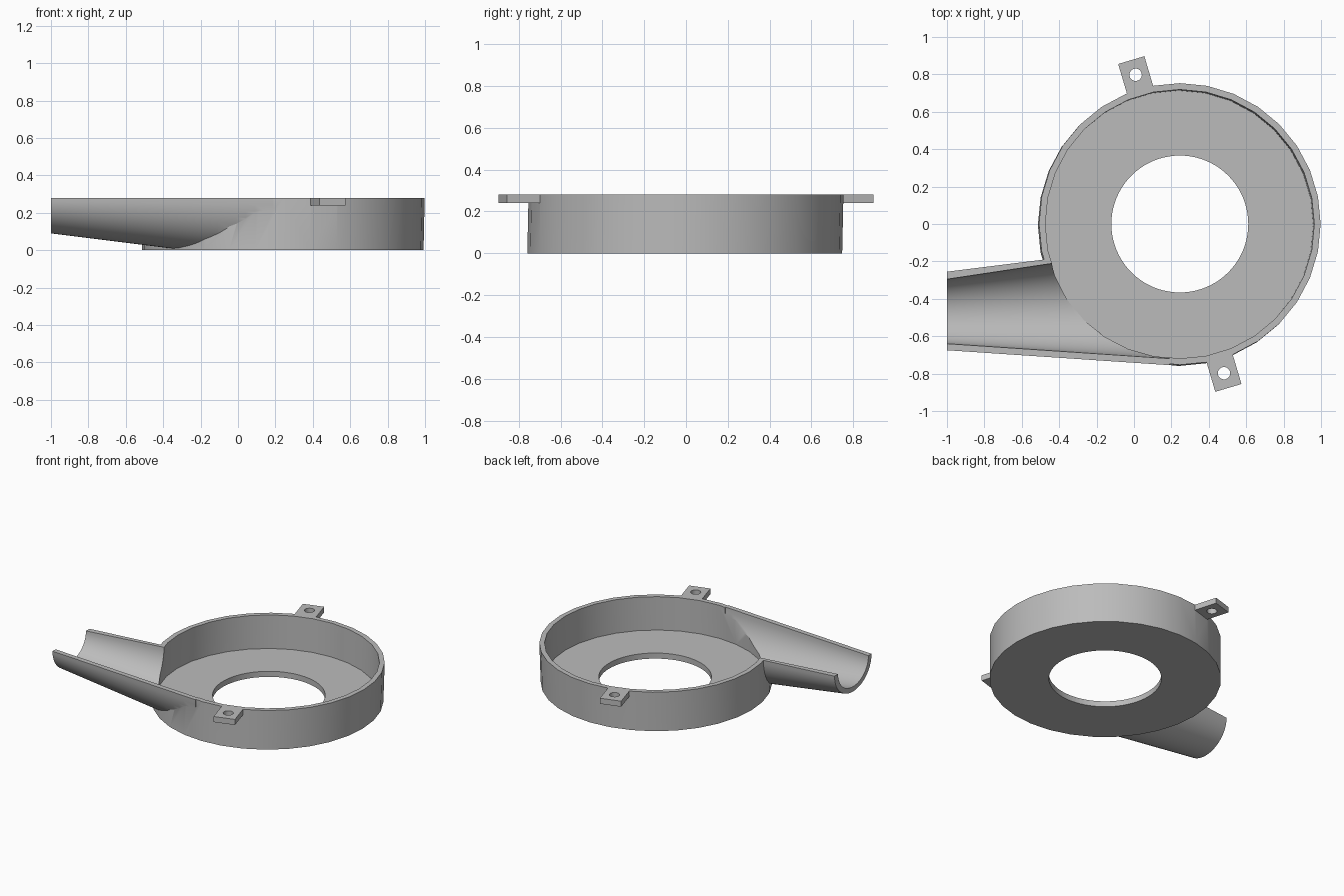
import bpy, bmesh, math
from mathutils import Matrix, Vector

if "Cube" in bpy.data.objects:
    bpy.data.objects.remove(bpy.data.objects["Cube"])

TOP, FLOOR = 0.28, 0.04
AXIS = Vector((0.245, 0))          # ring centre at the rim
LEAN = Vector((-0.006, -0.006))    # slight draft of the ring towards its base

grey = bpy.data.materials.new("grey plastic")
grey.use_nodes = True
grey.diffuse_color = (0.5, 0.5, 0.5, 1)
grey.node_tree.nodes["Principled BSDF"].inputs["Base Color"].default_value = (0.5, 0.5, 0.5, 1)


def loft(name, rings):
    """Closed solid through a list of equal-length point rings."""
    bm = bmesh.new()
    loops = [[bm.verts.new(p) for p in ring] for ring in rings]
    n = len(loops[0])
    for a, b in zip(loops, loops[1:]):
        for i in range(n):
            j = (i + 1) % n
            bm.faces.new((a[i], a[j], b[j], b[i]))
    bm.faces.new(loops[0])
    bm.faces.new(loops[-1])
    bmesh.ops.recalc_face_normals(bm, faces=bm.faces)
    mesh = bpy.data.meshes.new(name)
    bm.to_mesh(mesh)
    bm.free()
    mesh.materials.append(grey)
    obj = bpy.data.objects.new(name, mesh)
    bpy.context.collection.objects.link(obj)
    return obj


def cylinder(name, centre, radius, z0, z1, sides, lean=Vector((0, 0))):
    rings = []
    for z in (z0, z1):
        c = centre + lean * (1 - z / TOP)
        rings.append([(c.x + radius * math.cos(math.tau * i / sides),
                       c.y + radius * math.sin(math.tau * i / sides), z)
                      for i in range(sides)])
    return loft(name, rings)


def duct(name, x0, low, high, depth, bottom, lid):
    """Widening half-pipe; low, high and depth are (value at x = -1, slope)."""
    rings, steps, arc = [], 24, 28
    for s in range(steps + 1):
        x = x0 + (0.19 - x0) * s / steps
        y0, y1, d = (v + k * (x + 1) for v, k in (low, high, depth))
        ring = []
        for i in range(arc + 1):
            t = math.pi * i / arc
            z = TOP - d * math.sin(t)
            ring.append((x, (y0 + y1) / 2 - (y1 - y0) / 2 * math.cos(t), max(z, bottom)))
        if lid > TOP:
            ring += [(x, y1, lid), (x, y0, lid)]
        rings.append(ring)
    return loft(name, rings)


def tab(name, angle):
    turn = Matrix.Translation((AXIS.x, AXIS.y, 0)) @ Matrix.Rotation(angle, 4, 'Z')
    corners = [(0.735, -0.073), (0.914, -0.073), (0.914, 0.073), (0.735, 0.073)]
    return loft(name, [[turn @ Vector((x, y, z)) for x, y in corners]
                       for z in (0.24, TOP)])


# Solid volumes: ring, outlet duct and two opposite tabs
housing = cylinder("fan_housing", AXIS, 0.753, 0, TOP, 32, LEAN)
solids = [duct("outlet_duct", -1, (-0.675, -0.067), (-0.255, 0.125), (0.19, 0.125), 0, TOP)]
cutters = [
    cylinder("chamber_cutter", AXIS, 0.719, FLOOR, TOP + 0.02, 32, LEAN),
    duct("duct_cutter", -1.02, (-0.64, -0.067), (-0.295, 0.15), (0.155, 0.125),
         FLOOR, TOP + 0.02),
    cylinder("intake_cutter", AXIS, 0.366, -0.1, 0.1, 80),
]
for side, angle in (("back", 106.5), ("front", -73.5)):
    a = math.radians(angle)
    solids.append(tab(side + "_mounting_tab", a))
    spot = AXIS + 0.832 * Vector((math.cos(a), math.sin(a)))
    cutters.append(cylinder(side + "_screw_cutter", spot, 0.033, 0.2, 0.32, 32))

# Join the solids, then hollow them out
bpy.context.view_layer.objects.active = housing
for tool in solids + cutters:
    mod = housing.modifiers.new(tool.name, 'BOOLEAN')
    mod.operation = 'UNION' if tool in solids else 'DIFFERENCE'
    mod.solver = 'EXACT'
    mod.object = tool
    bpy.ops.object.modifier_apply(modifier=mod.name)
    bpy.data.objects.remove(tool)

bpy.ops.object.select_all(action='DESELECT')
housing.select_set(True)
bpy.ops.object.shade_smooth_by_angle(angle=math.radians(30))
